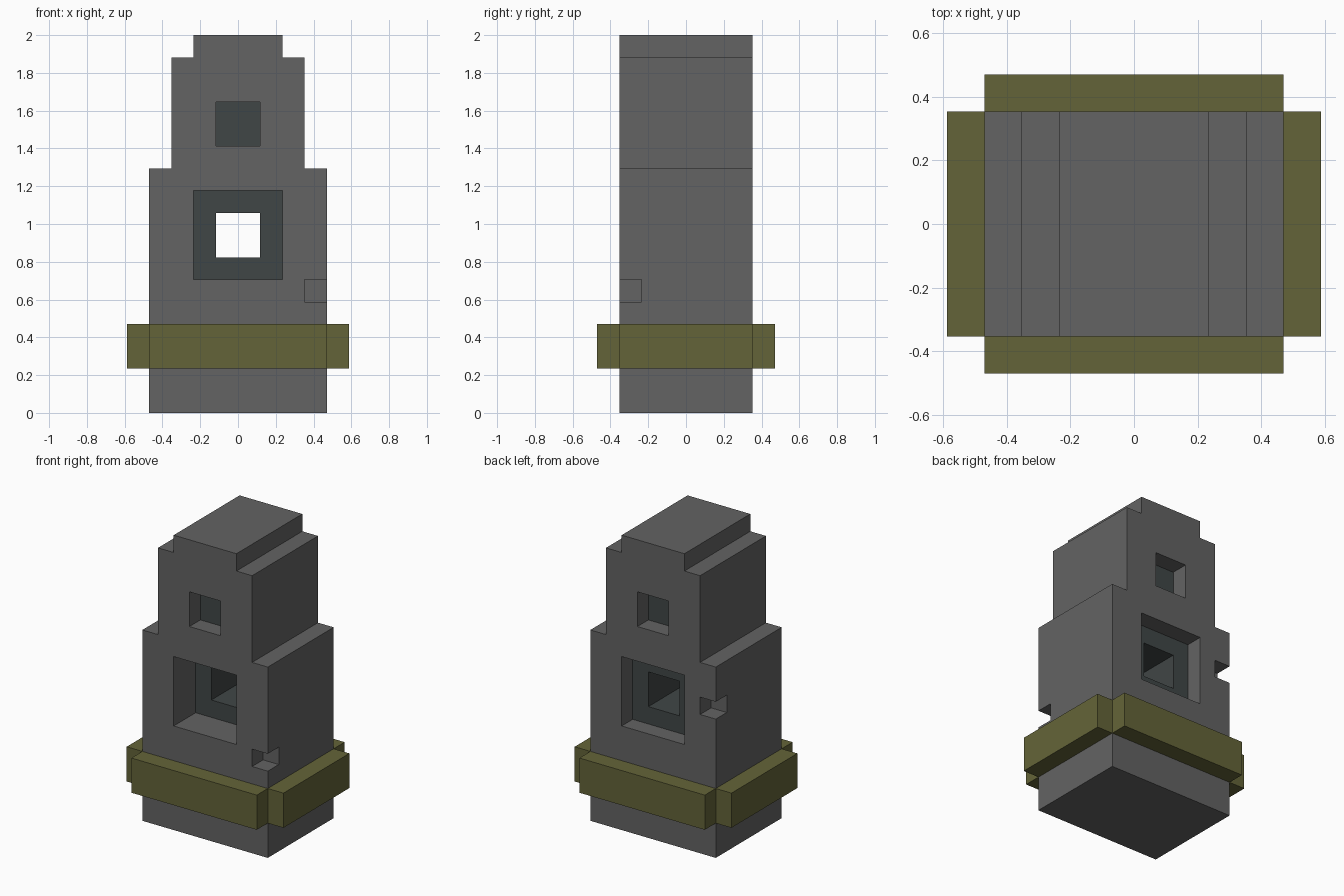
import bpy, bmesh
from mathutils import Vector

if "Cube" in bpy.data.objects:
    bpy.data.objects.remove(bpy.data.objects["Cube"])

U = 2 / 17  # grid unit: the tower is 17 units tall


def material(name, rgb):
    m = bpy.data.materials.new(name)
    m.diffuse_color = (*rgb, 1)
    m.use_nodes = True
    m.node_tree.nodes["Principled BSDF"].inputs["Base Color"].default_value = m.diffuse_color
    return m


stone = material("grey stone", (0.125, 0.125, 0.125))
slate = material("dark slate", (0.051, 0.061, 0.061))
olive = material("olive trim", (0.127, 0.127, 0.040))


def add_object(name, bm, *mats):
    bmesh.ops.recalc_face_normals(bm, faces=bm.faces)
    me = bpy.data.meshes.new(name)
    bm.to_mesh(me)
    bm.free()
    for m in mats:
        me.materials.append(m)
    ob = bpy.data.objects.new(name, me)
    bpy.context.collection.objects.link(ob)
    return ob


def box(name, lo, hi, *mats):
    """Box between two corners given in grid units."""
    bm = bmesh.new()
    bmesh.ops.create_cube(bm, size=1)
    for v in bm.verts:
        v.co = Vector([(a if c < 0 else b) * U for a, b, c in zip(lo, hi, v.co)])
    return add_object(name, bm, *mats)


# Stepped tower body: mirrored profile extruded front to back
half = [(4, 0), (4, 11), (3, 11), (3, 16), (2, 16), (2, 17)]
outline = half + [(-x, z) for x, z in reversed(half)]
bm = bmesh.new()
face = bm.faces.new([bm.verts.new((x * U, -3 * U, z * U)) for x, z in outline])
new = bmesh.ops.extrude_face_region(bm, geom=[face])["geom"]
bmesh.ops.translate(bm, vec=(0, 6 * U, 0),
                    verts=[g for g in new if isinstance(g, bmesh.types.BMVert)])
tower = add_object("tower_body", bm, stone, slate)

# Window recesses, see-through opening and two chipped corners
cuts = {
    "front_lower_recess": ((-2, -4, 6), (2, -1, 10)),
    "back_lower_recess": ((-2, 2, 6), (2, 4, 10)),
    "front_upper_recess": ((-1, -4, 12), (1, -2, 14)),
    "back_upper_recess": ((-1, 2, 12), (1, 4, 14)),
    "through_opening": ((-1, -5, 7), (1, 5, 9)),
    "front_right_chip": ((3, -4, 5), (5, -2, 6)),
    "back_left_chip": ((-5, 2, 8), (-3, 4, 9)),
}
bpy.context.view_layer.objects.active = tower
for name, (lo, hi) in cuts.items():
    cutter = box(name, lo, hi, stone)
    cutter.hide_render = True
    mod = tower.modifiers.new(name, "BOOLEAN")
    mod.operation = "DIFFERENCE"
    mod.solver = "EXACT"
    mod.object = cutter
    bpy.ops.object.modifier_apply(modifier=name)
    bpy.data.objects.remove(cutter)

# Slate on the recess floors and inside the see-through opening
for p in tower.data.polygons:
    x, y, z = p.center / U
    inside = abs(x) < 2.1 and abs(y) < 2.9
    floor = abs(p.normal.y) > 0.9
    opening = abs(x) < 1.1 and 6.9 < z < 9.1
    p.material_index = 1 if inside and (floor or opening) else 0

# Olive band: one bar on each side
for side, s in (("left", -1), ("right", 1)):
    xs = sorted((4 * s, 5 * s))
    box(side + "_band", (xs[0], -3, 2), (xs[1], 3, 4), olive)
for side, s in (("front", -1), ("back", 1)):
    ys = sorted((3 * s, 4 * s))
    box(side + "_band", (-4, ys[0], 2), (4, ys[1], 4), olive)
